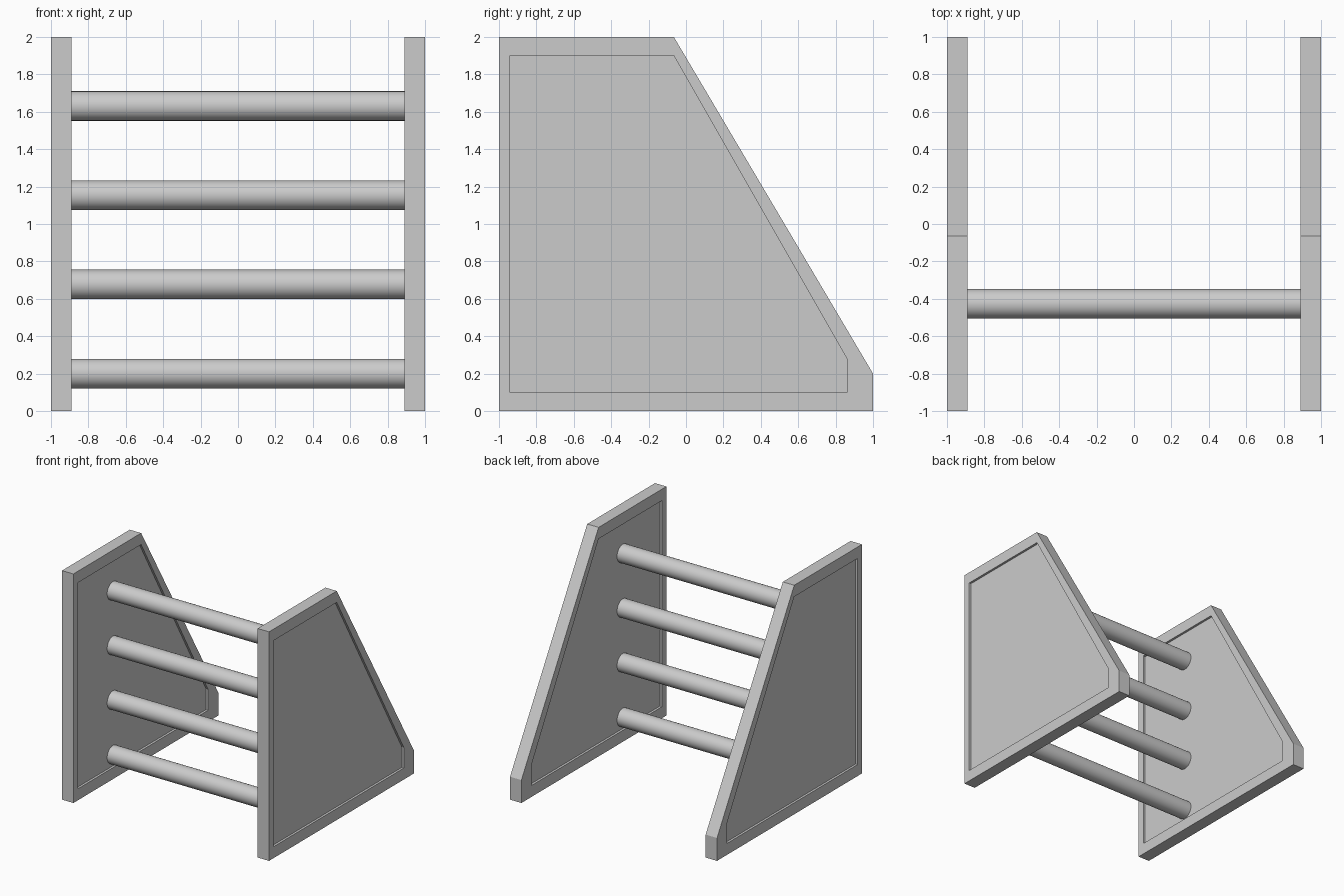
import bpy, bmesh
from math import pi

if "Cube" in bpy.data.objects:
    bpy.data.objects.remove(bpy.data.objects["Cube"])

OUTER = [(-1, 0), (1, 0), (1, 0.2), (-0.065, 2), (-1, 2)]
INNER = [(-0.94, 0.1), (0.86, 0.1), (0.86, 0.28), (-0.065, 1.9), (-0.94, 1.9)]
X_IN, X_OUT, RECESS = 0.89, 1.0, 0.02


def side_panel(name, sign):
    """Sloped board with a shallow recess on both faces."""
    bm = bmesh.new()

    def loop(pts, x):
        return [bm.verts.new((sign * x, y, z)) for y, z in pts]

    loops = [loop(INNER, X_IN + RECESS), loop(INNER, X_IN), loop(OUTER, X_IN),
             loop(OUTER, X_OUT), loop(INNER, X_OUT), loop(INNER, X_OUT - RECESS)]
    n = len(OUTER)
    for a, b in zip(loops, loops[1:]):
        for i in range(n):
            j = (i + 1) % n
            bm.faces.new((a[i], a[j], b[j], b[i]))
    bm.faces.new(loops[0])
    bm.faces.new(loops[-1])
    bmesh.ops.recalc_face_normals(bm, faces=bm.faces)
    mesh = bpy.data.meshes.new(name)
    bm.to_mesh(mesh)
    bm.free()
    bpy.context.collection.objects.link(bpy.data.objects.new(name, mesh))


# Side panels
side_panel("left_panel", -1)
side_panel("right_panel", 1)

# Round rungs, ending on the recessed inner faces
for i in range(4):
    bpy.ops.mesh.primitive_cylinder_add(
        vertices=32, radius=0.079, depth=2 * (X_IN + RECESS),
        location=(0, -0.427, 0.2 + i * 0.477), rotation=(0, pi / 2, 0))
    bpy.context.object.name = f"rung_{i + 1}"
    bpy.ops.object.shade_smooth_by_angle()
